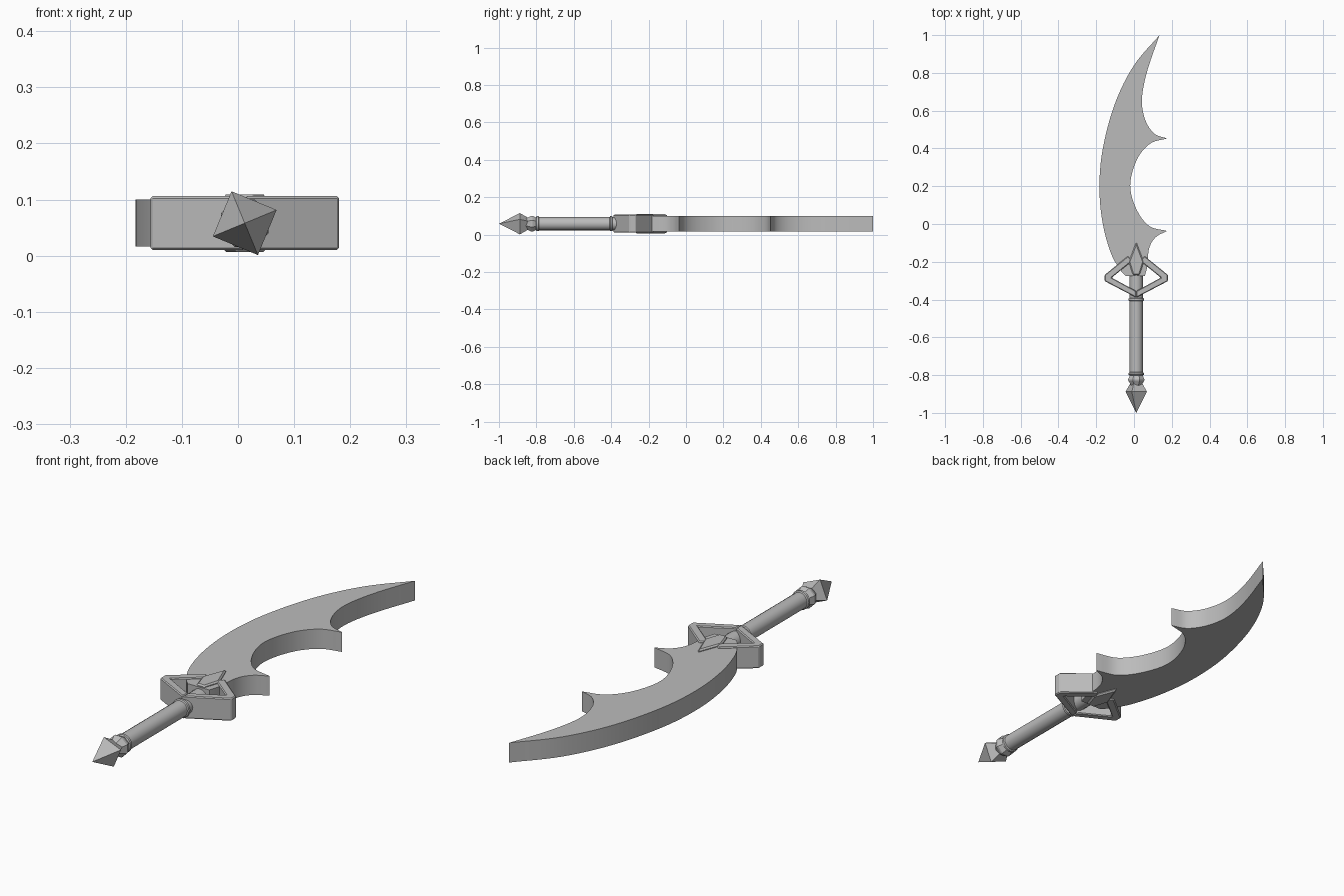
import bpy, bmesh, math
from mathutils import Vector

cube = bpy.data.objects.get("Cube")
if cube:
    bpy.data.objects.remove(cube, do_unlink=True)

CX, CZ = 0.012, 0.058   # long axis of the handle

steel = bpy.data.materials.new("plain_grey")
steel.use_nodes = True
GREY = (0.5, 0.5, 0.5, 1)
steel.diffuse_color = GREY
steel.node_tree.nodes["Principled BSDF"].inputs["Base Color"].default_value = GREY


def finish(name, bm, bevel=0, smooth=False):
    bmesh.ops.recalc_face_normals(bm, faces=bm.faces[:])
    mesh = bpy.data.meshes.new(name)
    bm.to_mesh(mesh)
    bm.free()
    mesh.materials.append(steel)
    obj = bpy.data.objects.new(name, mesh)
    bpy.context.collection.objects.link(obj)
    if bevel:
        mod = obj.modifiers.new("edge_bevel", "BEVEL")
        mod.width, mod.segments = bevel, 1
    if smooth:
        bpy.ops.object.select_all(action="DESELECT")
        obj.select_set(True)
        bpy.context.view_layer.objects.active = obj
        bpy.ops.object.shade_smooth_by_angle(angle=math.radians(30))
    return obj


def slab(name, outline, half, **kw):
    """Extrude a flat outline evenly about the middle height."""
    bm = bmesh.new()
    face = bm.faces.new([bm.verts.new((x, y, CZ - half)) for x, y in outline])
    ext = bmesh.ops.extrude_face_region(bm, geom=[face])
    top = [v for v in ext["geom"] if isinstance(v, bmesh.types.BMVert)]
    bmesh.ops.translate(bm, verts=top, vec=(0, 0, 2 * half))
    return finish(name, bm, **kw)


def lathe(name, profile, sides, turn=0, smooth=False):
    """Revolve (radius, y) points about the handle axis."""
    bm = bmesh.new()
    rings = []
    for r, y in profile:
        count = sides if r else 1
        rings.append([bm.verts.new((CX + r * math.cos(turn + math.tau * i / sides), y,
                                    CZ + r * math.sin(turn + math.tau * i / sides)))
                      for i in range(count)])
    for a, b in zip(rings, rings[1:]):
        for i in range(sides):
            j = (i + 1) % sides
            quad = [a[i % len(a)], a[j % len(a)], b[j % len(b)], b[i % len(b)]]
            bm.faces.new(list(dict.fromkeys(quad)))
    for ring in (rings[0], rings[-1]):
        if len(ring) > 1:
            bm.faces.new(ring)
    return finish(name, bm, smooth=smooth)


def smooth_path(points, steps=6):
    """Catmull-Rom curve through the points, without the last one."""
    p = [Vector(q) for q in points]
    p = [2 * p[0] - p[1]] + p + [2 * p[-1] - p[-2]]
    out = []
    for a, b, c, d in zip(p, p[1:], p[2:], p[3:]):
        for k in range(steps):
            t = k / steps
            out.append(0.5 * (2 * b + (c - a) * t + (2 * a - 5 * b + 4 * c - d) * t * t
                              + (3 * b - a - 3 * c + d) * t ** 3))
    return out


# Curved blade: outer edge, then three hooked bites down the inner edge
edges = [
    [(-0.065, -0.255), (-0.12, -0.16), (-0.165, 0), (-0.183, 0.19), (-0.165, 0.4),
     (-0.1, 0.64), (0, 0.84), (0.135, 1)],
    [(0.135, 1), (0.07, 0.81), (0.042, 0.66), (0.06, 0.55), (0.108, 0.478), (0.175, 0.453)],
    [(0.175, 0.453), (0.085, 0.425), (0.015, 0.34), (-0.02, 0.205), (0.012, 0.08),
     (0.08, -0.01), (0.175, -0.037)],
    [(0.175, -0.037), (0.115, -0.07), (0.08, -0.13), (0.07, -0.23)],
]
outline = [tuple(v) for e in edges for v in smooth_path(e)]
outline += [(0.07, -0.23), (0.057, -0.275), (-0.045, -0.275)]
slab("blade", outline, 0.042, smooth=True)

# Open diamond guard, one bent bar each side
bar = [(0, -0.39), (0.168, -0.302), (0.168, -0.27), (0.045, -0.17), (0.02, -0.195),
       (0.13, -0.284), (0, -0.355)]
for side, name in ((1, "guard_left"), (-1, "guard_right")):
    slab(name, [(CX + side * x, y) for x, y in bar], 0.048, bevel=0.004)

# Kite-shaped boss on the blade root, showing on both faces
kite = [(0, -0.095), (0.04, -0.2), (0.018, -0.27), (-0.018, -0.27), (-0.04, -0.2)]
slab("guard_boss", [(CX + x, y) for x, y in kite], 0.051, bevel=0.006)

# Round grip with a ring at each end
lathe("grip", [(0.035, -0.8), (0.035, -0.25)], 16, smooth=True)
for name, y in (("lower_ring", -0.793), ("upper_ring", -0.4)):
    lathe(name, [(0.034, y - 0.009), (0.04, y - 0.005), (0.04, y + 0.005), (0.034, y + 0.009)],
          16, smooth=True)

# Faceted collar and four-sided spike pommel
lathe("pommel_collar", [(0.03, -0.855), (0.046, -0.828), (0.046, -0.82), (0.033, -0.795)],
      8, math.pi / 8)
lathe("pommel_spike", [(0, -1), (0.0615, -0.888), (0.032, -0.84)], 4, math.pi / 8)
